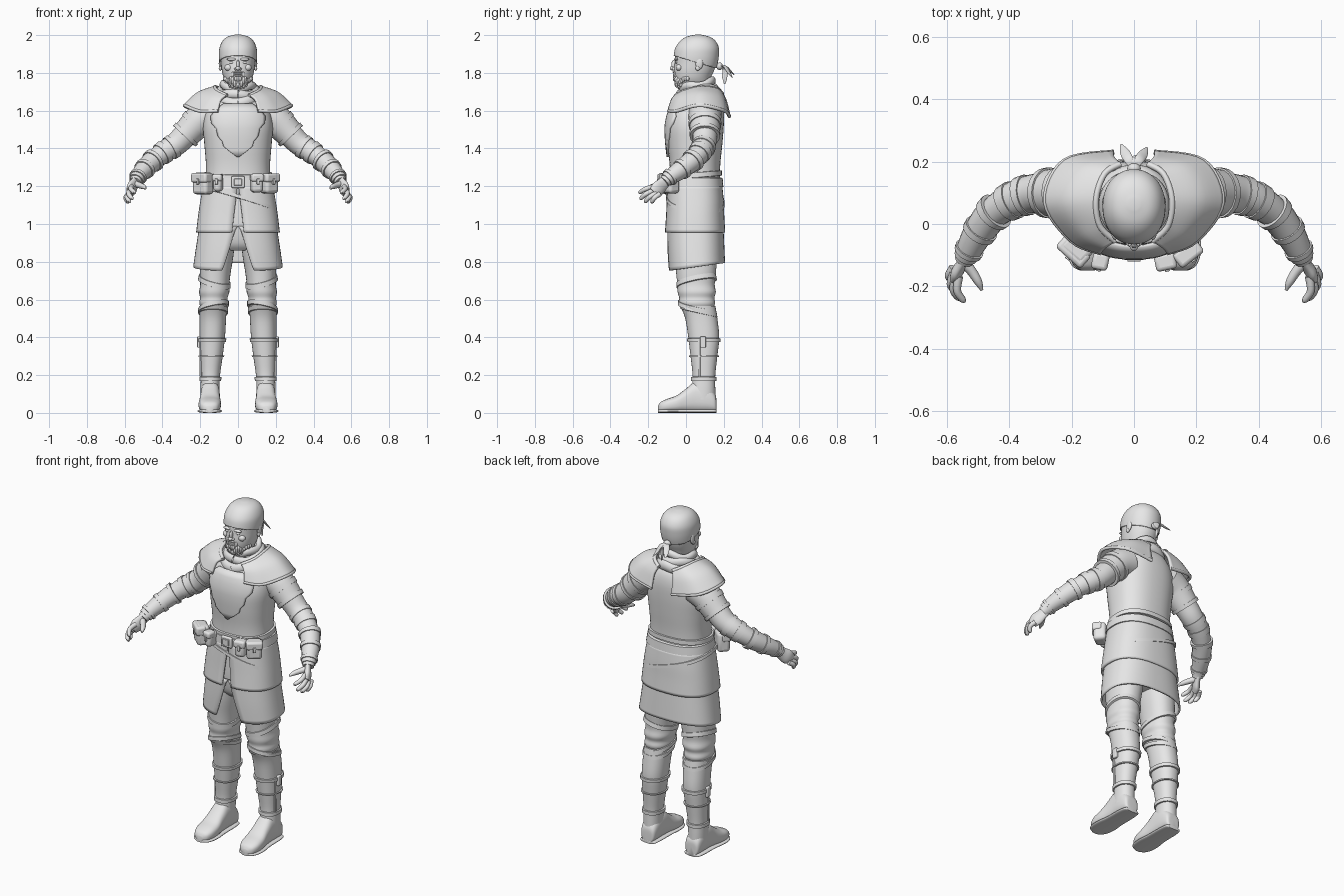
import bpy, bmesh, random
from math import sin, cos, pi, radians, copysign
from mathutils import Vector, Matrix

random.seed(4)
if "Cube" in bpy.data.objects:
    bpy.data.objects.remove(bpy.data.objects["Cube"])

GREY = (0.8, 0.8, 0.8, 1)
mat = bpy.data.materials.new("plain grey")
mat.use_nodes = True
mat.diffuse_color = GREY
mat.node_tree.nodes["Principled BSDF"].inputs["Base Color"].default_value = GREY
parts = []


def finish(name, bm, mirror=False, thick=0, bevel=0):
    bmesh.ops.recalc_face_normals(bm, faces=bm.faces)
    me = bpy.data.meshes.new(name)
    bm.to_mesh(me)
    bm.free()
    me.materials.append(mat)
    ob = bpy.data.objects.new(name, me)
    bpy.context.collection.objects.link(ob)
    if thick:
        m = ob.modifiers.new("thickness", "SOLIDIFY")
        m.thickness, m.offset = thick, 0
    if bevel:
        m = ob.modifiers.new("rounding", "BEVEL")
        m.width, m.segments = bevel, 3
    if mirror:
        ob.modifiers.new("mirror", "MIRROR").use_mirror_merge = False
    parts.append(ob)
    return ob


def spline(pts, k=4):
    """Catmull-Rom resampling of equal-length tuples."""
    out = []
    for i in range(len(pts) - 1):
        quad = [pts[max(i - 1, 0)], pts[i], pts[i + 1], pts[min(i + 2, len(pts) - 1)]]
        for j in range(k):
            t = j / k
            out.append(tuple(0.5 * (2*b + (c-a)*t + (2*a-5*b+4*c-d)*t*t + (3*b-a-3*c+d)*t**3)
                             for a, b, c, d in zip(*quad)))
    return out + [tuple(pts[-1])]


def skin(rings, closed=True, caps=True):
    bm = bmesh.new()
    vs = [[bm.verts.new(p) for p in r] for r in rings]
    n = len(vs[0])
    for a, b in zip(vs, vs[1:]):
        for i in range(n if closed else n - 1):
            j = (i + 1) % n
            bm.faces.new((a[i], a[j], b[j], b[i]))
    if closed and caps:
        bm.faces.new(vs[0])
        bm.faces.new(vs[-1])
    return bm


def power(v, e):
    return copysign(abs(v) ** e, v)


def ring(row, p=2.0, gap=0, opened=False, grow=0, n=48):
    """Horizontal section from (height, centre x, half width, front y, back y)."""
    z, cx, rx, yf, yb = row
    cy, ry = (yf + yb) / 2, (yb - yf) / 2 + grow
    div = n - 1 if opened else n
    angs = [gap + (2*pi - 2*gap) * i / div for i in range(n)]
    return [Vector((cx + (rx + grow) * power(sin(a), 2/p), cy - ry * power(cos(a), 2/p), z)) for a in angs]


def loft(name, rows, p=2.0, gap=0, tilt=0, grow=0, caps=True, k=4, **kw):
    rows = spline(rows, k)
    rings = []
    for i, r in enumerate(rows):
        f = i / (len(rows) - 1)
        pts = ring(r, p, gap * f + 0.001 * bool(gap), bool(gap), grow)
        rings.append([v + Vector((0, 0, tilt * f * v.y)) for v in pts])
    return finish(name, skin(rings, not gap, caps), **kw)


def row_at(rows, z):
    rows = sorted(spline(rows))
    for a, b in zip(rows, rows[1:]):
        if a[0] <= z <= b[0]:
            t = (z - a[0]) / max(b[0] - a[0], 1e-6)
            return tuple(u + (v - u) * t for u, v in zip(a, b))
    return rows[0] if z < rows[0][0] else rows[-1]


def band(name, rows, z, h, grow, p=2.0, lean=(0, 0), mirror=False):
    """Strap that hugs a lofted body, leaning by slopes in x and y."""
    rings = []
    for s, g in ((-1, -0.004), (-0.85, grow), (0.85, grow), (1, -0.004)):
        r = ring(row_at(rows, z + s * h / 2), p, grow=g)
        rings.append([v + Vector((0, 0, lean[0] * v.x + lean[1] * v.y)) for v in r])
    finish(name, skin(rings, caps=False), mirror=mirror)


def tube(name, pts, su=1.0, sv=1.0, grow=0, part=(0, 1), k=5, n=20, closed=False, **kw):
    """Round or flattened tube along (x, y, z, radius) points."""
    pts = spline(pts, k)
    m = len(pts)
    rings = []
    for i in range(int(part[0] * (m - 1)), int(part[1] * (m - 1)) + 1):
        t = (Vector(pts[min(i + 1, m - 1)][:3]) - Vector(pts[max(i - 1, 0)][:3])).normalized()
        u = t.cross(Vector((0, 0, 1))).normalized()
        v = u.cross(t)
        r = pts[i][3] + grow
        rings.append([Vector(pts[i][:3]) + u * r * su * cos(2*pi*j/n) + v * r * sv * sin(2*pi*j/n)
                      for j in range(n)])
    return finish(name, skin(rings, caps=not closed), **kw)


def blobs(name, items, **kw):
    bm = bmesh.new()
    for loc, size in items:
        bmesh.ops.create_uvsphere(bm, u_segments=16, v_segments=10, radius=1,
                                  matrix=Matrix.Translation(loc) @ Matrix.Diagonal((*size, 1)))
    finish(name, bm, **kw)


def box(name, loc, size, turn=0, bevel=0.012, **kw):
    bm = bmesh.new()
    bmesh.ops.create_cube(bm, size=1, matrix=Matrix.Translation(loc)
                          @ Matrix.Rotation(radians(turn), 4, "Z") @ Matrix.Diagonal((*size, 1)))
    finish(name, bm, bevel=bevel, **kw)


# Head, headscarf and face
HEAD = [(1.66, 0, .06, .0, .13), (1.715, 0, .055, -.02, .125), (1.735, 0, .058, -.05, .125),
        (1.77, 0, .075, -.06, .13), (1.81, 0, .085, -.064, .148), (1.85, 0, .09, -.06, .16),
        (1.89, 0, .093, -.057, .166), (1.93, 0, .09, -.048, .166), (1.965, 0, .074, -.022, .148),
        (1.986, 0, .049, .01, .117), (1.996, 0, .012, .052, .076)]
loft("head", HEAD, p=2.1)
cap = [ring(r, 2.1, grow=.005) for r in spline(HEAD[4:])]
bm = skin([[v + Vector((0, 0, .003)) for v in r] for r in cap])
bmesh.ops.bisect_plane(bm, geom=bm.verts[:] + bm.edges[:] + bm.faces[:], plane_co=(0, -.06, 1.89),
                       plane_no=(0, .3, 1), clear_inner=True)
finish("headscarf", bm, thick=.006)
blobs("headscarf_knot", [((0, .178, 1.835), (.022, .018, .02))])
for s, dy, dz in ((1, .245, 1.775), (-1, .255, 1.79), (.4, .205, 1.74)):
    tube("headscarf_tail", [(0, .175, 1.835, .008), (s*.016, .205, 1.835, .015),
                            (s*.03, (dy+.205)/2, (dz+1.835)/2, .015), (s*.042, dy, dz, .004)], sv=.35)
blobs("nose", [((0, -.064, 1.842), (.009, .014, .026)), ((0, -.072, 1.824), (.013, .014, .011)),
               ((.012, -.064, 1.821), (.008, .01, .008)), ((-.012, -.064, 1.821), (.008, .01, .008))])
blobs("brow_and_cheek", [((.034, -.052, 1.872), (.026, .011, .008)), ((.05, -.036, 1.828), (.022, .018, .018))],
      mirror=True)
blobs("eye", [((.034, -.05, 1.855), (.014, .007, .007))], mirror=True)
blobs("lips", [((0, -.062, 1.793), (.022, .008, .004)), ((0, -.062, 1.785), (.019, .008, .005))])
blobs("ear", [((.093, .07, 1.85), (.009, .02, .032)), ((.094, .062, 1.825), (.008, .012, .014))], mirror=True)
tufts = [((.012, -.064, 1.804), (.014, .007, .005)), ((.028, -.057, 1.792), (.007, .008, .015))]
for i in range(45):
    z = random.uniform(1.72, 1.775)
    v = random.choice(ring(row_at(HEAD, z), 2.1)[:11])
    tufts.append(((v.x, v.y, z), (.008, .009, .013)))
blobs("beard", tufts, mirror=True)

# Neck wrap
for z, rx, ry, r in ((1.665, .105, .105, .032), (1.7, .093, .092, .027), (1.735, .08, .08, .022)):
    loop = [(rx * sin(a), .06 - ry * cos(a), z + .22 * (.0 - ry * cos(a)) + .008 * sin(3*a + z*90), r)
            for a in [2*pi*i/24 for i in range(25)]]
    tube("neck_wrap", loop, su=.8, k=2, n=12, closed=True)

# Torso and breastplate
TORSO = [(1.16, 0, .186, -.09, .188), (1.24, 0, .172, -.085, .18), (1.32, 0, .17, -.087, .182),
         (1.42, 0, .178, -.098, .192), (1.52, 0, .185, -.102, .2), (1.6, 0, .168, -.083, .2),
         (1.66, 0, .12, -.048, .185), (1.7, 0, .075, -.02, .15)]
loft("vest", TORSO, p=2.4)
plate = []
for z, w in ((1.355, .004), (1.39, .05), (1.412, .076), (1.44, .084), (1.462, .104), (1.505, .115),
             (1.535, .14), (1.57, .142), (1.6, .12), (1.635, .075)):
    _, _, rx, yf, yb = row_at(TORSO, z)
    xs = [w * (i / 10 - 1) for i in range(21)]
    plate.append([Vector((x, (yf+yb)/2 - (yb-yf)/2 * (1 - abs(x/rx)**2.4)**(1/2.4) - .006, z)) for x in xs])
finish("breastplate", skin(plate, closed=False), thick=.012)

# Shoulder capes
inner = spline([(.06, -.055, 1.68), (.11, -.005, 1.705), (.122, .08, 1.725), (.095, .16, 1.715), (.045, .192, 1.69)], 6)
outer = spline([(.105, -.092, 1.6), (.2, -.052, 1.597), (.283, .07, 1.628), (.225, .2, 1.6), (.065, .23, 1.57)], 6)
mid = [tuple((a + b) / 2 + d for a, b, d in zip(p, q, (.008, 0, .016))) for p, q in zip(inner, outer)]
grid = zip(*[spline([a, m, b], 5) for a, m, b in zip(inner, mid, outer)])
finish("shoulder_cape", skin([list(r) for r in grid], closed=False), mirror=True, thick=.014)
tube("cape_edge", [(*p, .009) for p in outer], k=1, n=10, mirror=True)
tube("cape_collar", [(*p, .01) for p in inner], k=1, n=10, mirror=True)

# Tunic skirts and hips
SKIRT = [(1.2, 0, .18, -.092, .187), (1.12, 0, .194, -.096, .194), (1.04, 0, .206, -.1, .197),
         (.955, 0, .216, -.106, .202)]
loft("upper_skirt", SKIRT, p=2.5, gap=.09, thick=.012)
loft("lower_skirt", [(.99, 0, .2, -.094, .193), (.87, 0, .218, -.094, .198), (.765, 0, .232, -.09, .202)],
     p=2.5, gap=.29, tilt=.14, thick=.01)
loft("hips", [(1.15, 0, .17, -.07, .17), (1.0, 0, .185, -.075, .175), (.9, 0, .175, -.06, .165),
              (.86, 0, .12, -.03, .14)], p=2.4)

# Belts, buckle and pouches
band("belt", TORSO, 1.22, .055, .014, 2.4)
band("waist_sash", TORSO, 1.255, .03, .01, 2.4, (0, .08))
band("hanging_strap", SKIRT, 1.135, .022, .011, 2.5, (-.3, -.12))
box("buckle", (0, -.106, 1.222), (.07, .018, .062), bevel=.006)
box("buckle_plate", (0, -.117, 1.222), (.042, .008, .036), bevel=.003)
for x, y, w, h, turn in ((.098, -.107, .06, .095, 12), (.165, -.083, .085, .105, 38),
                         (-.185, -.078, .1, .115, -42), (-.105, -.106, .045, .085, -12)):
    box("pouch", (x, y, 1.215), (w, .07, h), turn, .018)
    out = Vector((sin(radians(turn)), -cos(radians(turn)), 0)) * .014
    box("pouch_flap", (x + out.x, y + out.y, 1.245), (w + .008, .055, h * .45), turn, .012)
    box("pouch_clasp", (x + out.x * 2.9, y + out.y * 2.9, 1.225), (.016, .012, .03), turn, .003)

# Legs, boots and shoes
LEG = [(1.0, .1, .09, -.07, .16), (.85, .11, .088, -.065, .165), (.74, .12, .081, -.052, .158),
       (.68, .123, .077, -.046, .152), (.64, .126, .08, -.044, .158), (.61, .128, .073, -.036, .15),
       (.58, .13, .075, -.036, .154), (.55, .131, .064, -.02, .145), (.5, .132, .06, .005, .15)]
BOOT = [(.565, .132, .073, -.03, .156), (.5, .133, .07, -.004, .166), (.4, .136, .067, .012, .176),
        (.3, .141, .06, .024, .166), (.2, .146, .051, .035, .155), (.13, .148, .05, .03, .155),
        (.07, .148, .05, .02, .156)]
loft("trouser_leg", LEG, p=2.2, mirror=True)
band("knee_fold", LEG, .655, .03, .006, 2.2, (.25, .2), mirror=True)
band("knee_fold", LEG, .6, .026, .006, 2.2, (-.2, -.2), mirror=True)
loft("boot_shaft", BOOT, p=2.2, mirror=True)
band("boot_cuff", BOOT, .555, .026, .007, 2.2, (0, -.22), mirror=True)
for z, h in ((.385, .022), (.3, .008), (.18, .024)):
    band("boot_strap", BOOT, z, h, .008, 2.2, mirror=True)
box("boot_buckle", (.207, .09, .375), (.018, .03, .06), bevel=.005, mirror=True)
box("boot_side_seam", (.197, .07, .29), (.012, .014, .2), bevel=.004, mirror=True)
FOOT = [(.161, .146, .02, .06), (.154, .146, .042, .1), (.11, .147, .05, .15), (.05, .147, .051, .165),
        (0, .148, .053, .128), (-.05, .149, .059, .092), (-.1, .15, .057, .074),
        (-.135, .15, .042, .057), (-.149, .15, .018, .036)]
for name, low, top, grow in (("shoe", .004, 1, 0), ("sole", 0, 0, .006)):
    rings = []
    for y, cx, rx, zt in spline(FOOT):
        hi = zt if top else .02
        rings.append([Vector((cx + (rx + grow) * power(cos(a), .75), y,
                              (low + hi) / 2 + (hi - low) / 2 * power(sin(a), .75)))
                      for a in [2*pi*i/28 for i in range(28)]])
    finish(name, skin(rings), mirror=True)

# Arms, sleeves and bracers
ARM = [(.14, .1, 1.58, .08), (.2, .1, 1.55, .076), (.27, .1, 1.48, .067), (.325, .097, 1.425, .062),
       (.385, .078, 1.385, .058), (.45, .035, 1.335, .05), (.5, -.03, 1.285, .043),
       (.53, -.085, 1.248, .035), (.545, -.115, 1.222, .031)]
tube("arm", ARM, k=8, mirror=True)
tube("short_sleeve", ARM, grow=.009, part=(0, .28), k=8, mirror=True)
tube("sleeve_hem", ARM, grow=.015, part=(.25, .29), k=8, mirror=True)
tube("sleeve_band", ARM, grow=.014, part=(.16, .19), k=8, mirror=True)
tube("elbow_fold", ARM, grow=.005, part=(.42, .46), k=8, mirror=True)
tube("elbow_fold", ARM, grow=.005, part=(.51, .55), k=8, mirror=True)
tube("bracer", ARM, grow=.006, part=(.62, .95), k=8, mirror=True)
for a in (.61, .72, .86):
    tube("bracer_strap", ARM, grow=.012, part=(a, a + .04), k=8, mirror=True)

# Hands
tube("palm", [(.537, -.1, 1.235, .03), (.55, -.125, 1.21, .035), (.565, -.15, 1.185, .04),
              (.575, -.172, 1.165, .03)], su=.5, mirror=True)
for base, tip in (((.562, -.168, 1.198), (.548, -.252, 1.165)), ((.572, -.17, 1.178), (.562, -.245, 1.132)),
                  ((.578, -.158, 1.162), (.575, -.22, 1.115)), ((.58, -.14, 1.158), (.585, -.185, 1.112))):
    b, t = Vector(base), Vector(tip)
    knuckle = b.lerp(t, .5) + Vector((.012, -.004, .004))
    tube("finger", [(*b, .014), (*knuckle, .0125), (*b.lerp(t, .9), .0105), (*t, .004)], n=12, mirror=True)
tube("thumb", [(.55, -.12, 1.215, .018), (.522, -.15, 1.205, .016), (.5, -.185, 1.197, .013),
               (.488, -.212, 1.188, .005)], n=12, mirror=True)

# Smooth shading with crisp edges
bpy.ops.object.select_all(action="DESELECT")
for ob in parts:
    ob.select_set(True)
bpy.context.view_layer.objects.active = parts[0]
bpy.ops.object.shade_smooth_by_angle(angle=radians(40))
